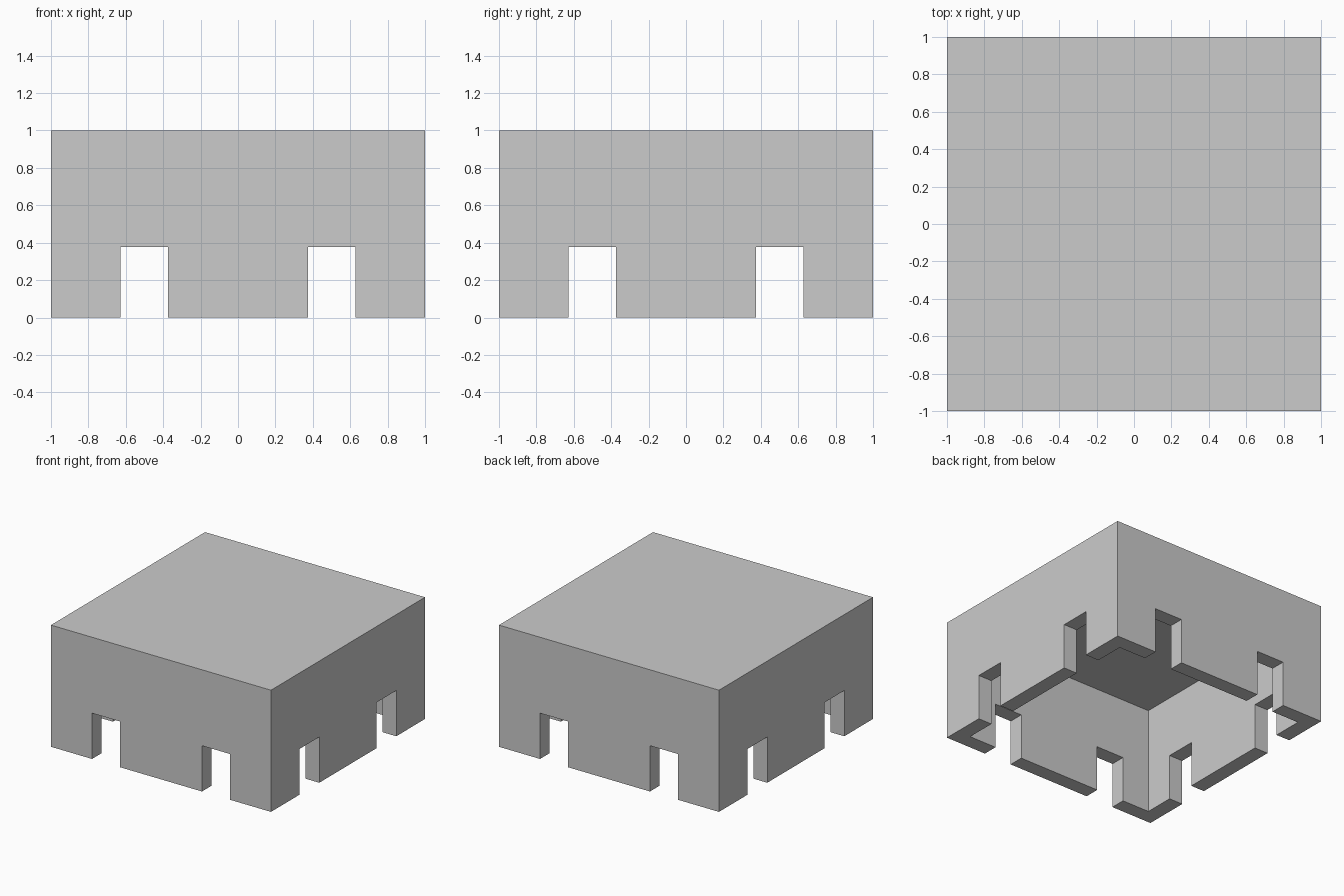
import bpy

if "Cube" in bpy.data.objects:
    bpy.data.objects.remove(bpy.data.objects["Cube"])

W = 0.124            # wall and roof thickness
N0, N1 = 0.373, 0.627  # notch span along each wall
NH = 0.376           # notch height


def box(name, lo, hi):
    bpy.ops.mesh.primitive_cube_add(size=1, location=[(a + b) / 2 for a, b in zip(lo, hi)])
    ob = bpy.context.object
    ob.name = name
    ob.scale = [b - a for a, b in zip(lo, hi)]
    bpy.ops.object.transform_apply(location=True, rotation=False, scale=True)
    return ob


# Solid block that becomes the open-bottomed shell
shell = box("notched_shell", (-1, -1, 0), (1, 1, 1))

# Hollow interior, then notches running through opposite walls
inner = 1 - W
cutters = [box("cavity_cutter", (-inner, -inner, -0.2), (inner, inner, inner))]
for s in (-1, 1):
    a, b = sorted((s * N0, s * N1))
    cutters.append(box("front_back_notch_cutter", (a, -1.2, -0.3), (b, 1.2, NH)))
    cutters.append(box("side_notch_cutter", (-1.2, a, -0.4), (1.2, b, NH)))

for c in cutters:
    mod = shell.modifiers.new(c.name, 'BOOLEAN')
    mod.operation = 'DIFFERENCE'
    mod.solver = 'EXACT'
    mod.object = c
    bpy.context.view_layer.objects.active = shell
    bpy.ops.object.modifier_apply(modifier=mod.name)

# Remove the helpers once the cuts are made
for c in cutters:
    bpy.data.objects.remove(c, do_unlink=True)
